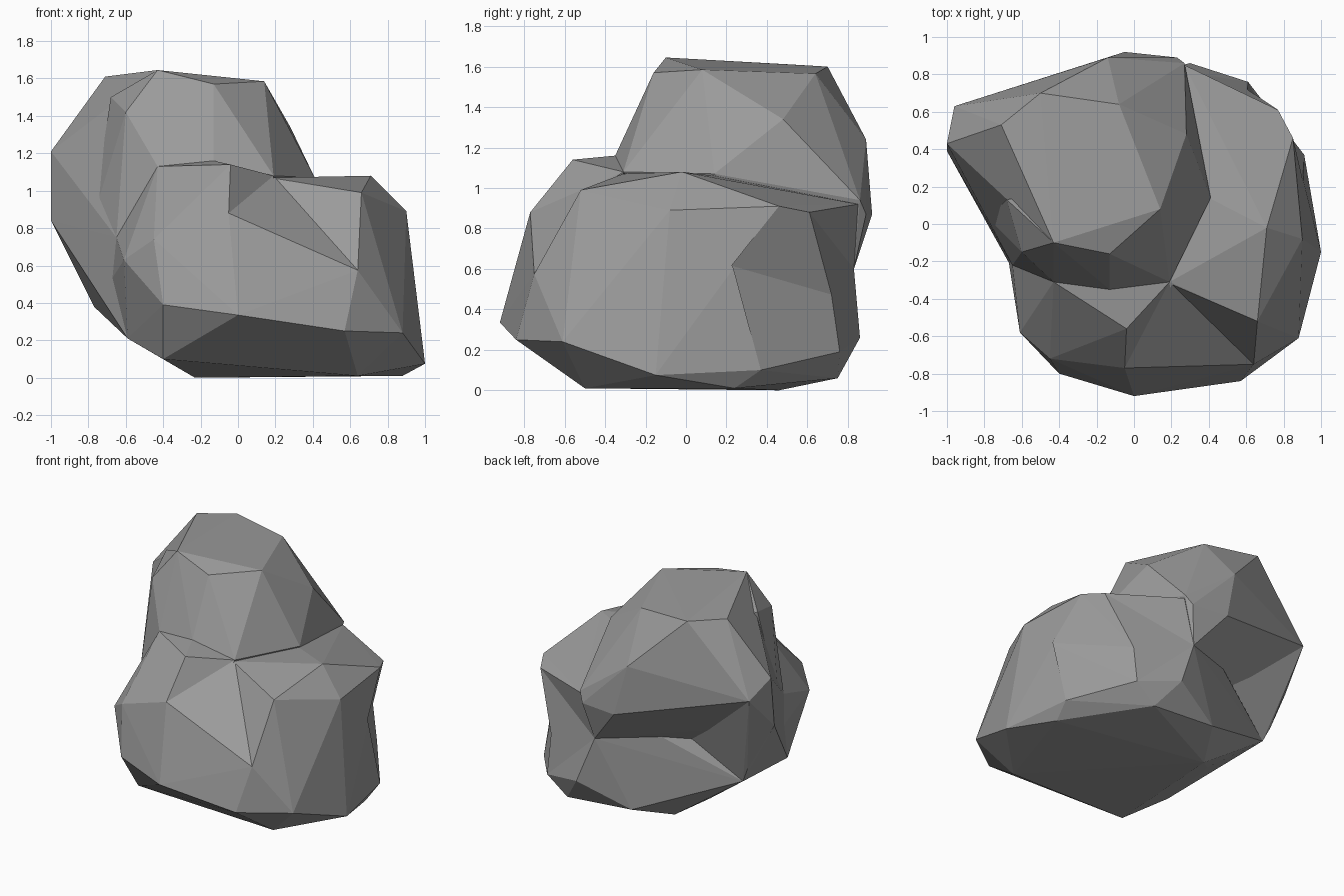
import bpy
import bmesh

stone = bpy.data.materials.new("grey stone")
stone.diffuse_color = (0.33, 0.33, 0.33, 1)


def lump(name, points):
    """A faceted chunk of stone: the convex hull of its corner points."""
    bm = bmesh.new()
    for p in points:
        bm.verts.new(p)
    hull = bmesh.ops.convex_hull(bm, input=bm.verts[:])
    loose = {g for g in hull["geom_interior"] if isinstance(g, bmesh.types.BMVert)}
    bmesh.ops.delete(bm, geom=list(loose), context="VERTS")
    bmesh.ops.recalc_face_normals(bm, faces=bm.faces[:])
    mesh = bpy.data.meshes.new(name)
    bm.to_mesh(mesh)
    bm.free()
    mesh.materials.append(stone)
    ob = bpy.data.objects.new(name, mesh)
    bpy.context.collection.objects.link(ob)
    return ob


def combine(target, part, operation):
    """Fuse a part into the target or carve it away."""
    bpy.context.view_layer.objects.active = target
    mod = target.modifiers.new("combine", "BOOLEAN")
    mod.operation = operation
    mod.solver = "EXACT"
    mod.object = part
    bpy.ops.object.modifier_apply(modifier=mod.name)
    bpy.data.objects.remove(part)


# wide lower block
base = lump("boulder", [
    (-.23, .46, 0), (.88, .24, .01), (.64, -.5, .01), (-.4, .29, .1),
    (-.4, -.6, .1), (.45, .75, .06), (-.07, .74, .1), (1, -.15, .075),
    (.91, .37, .1), (.88, -.61, .24), (.57, -.84, .25), (0, -.92, .335),
    (-.4, -.8, .39), (-.59, -.35, .21), (-.77, .43, .38), (.61, .76, .19),
    (.3, .86, .26), (.17, .83, .6), (-.42, .53, .64), (-.61, -.58, .63),
    (-.65, -.22, .75), (-.45, -.72, .74), (-.05, -.77, .88), (.64, -.75, .575),
    (.66, -.52, .99), (.19, -.31, 1.07), (.71, -.02, 1.08), (.9, -.08, .89),
    (.9, .21, .62), (.85, .46, .91), (.77, .61, .88), (.4, .14, 1.06),
    (.27, .85, .92)])

# hollows on the back right corner
combine(base, lump("side_hollow", [
    (.9, .21, .62), (.6, .73, .47), (.85, .46, .91), (.77, .61, .88),
    (.91, .37, .1), (.61, .76, .19), (1.05, .8, .55)]), "DIFFERENCE")
combine(base, lump("back_hollow", [
    (.6, .73, .47), (.17, .83, .6), (.77, .61, .88), (.27, .85, .92),
    (.61, .76, .19), (.3, .86, .26), (.6, .95, .55)]), "DIFFERENCE")

# tall upper block with an overhang at the back left
crown = lump("crown", [
    (-.43, -.1, 1.645), (-.13, -.16, 1.57), (.14, .08, 1.585), (-.08, .64, 1.565),
    (-.5, .7, 1.6), (-.71, .53, 1.61), (-1, .43, 1.21), (-1, .39, .84),
    (-.96, .63, 1.1), (-.14, .89, 1.24), (-.05, .92, .87), (.23, .89, .87),
    (.27, .86, .94), (.28, .48, 1.34), (.41, .14, 1.07), (.19, -.31, 1.08),
    (-.13, -.35, 1.16), (-.43, -.31, 1.13), (-.65, -.22, .75), (-.42, .53, .64),
    (.17, .83, .6), (.1, .2, .5)])

# left flank under the overhang
flank = lump("flank", [
    (-.96, .63, 1.1), (-1, .39, .84), (-.82, .45, .49), (-.77, .43, .38),
    (-.42, .53, .64), (-.65, -.22, .75), (-.59, -.35, .21), (-.2, .1, .6)])

# narrow rib on the left of the crown
rib = lump("rib", [
    (-.43, -.1, 1.645), (-.6, -.15, 1.42), (-.68, .13, 1.5), (-.78, .03, .84),
    (-.65, -.22, .75), (-.43, -.31, 1.13), (-.13, -.35, 1.16), (-.13, -.16, 1.57),
    (-.3, .2, .8), (-.3, .2, 1.3)])

# shoulder at the front left
shoulder = lump("shoulder", [
    (-.04, -.56, 1.14), (-.43, -.31, 1.13), (-.13, -.35, 1.16), (.19, -.31, 1.08),
    (-.05, -.77, .88), (-.45, -.72, .74), (-.61, -.58, .63), (-.65, -.22, .75),
    (.21, -.52, .95), (-.4, -.8, .39), (0, -.2, .5)])

for part in (crown, flank, rib, shoulder):
    combine(base, part, "UNION")

# shallow hollow on the front ledge
combine(base, lump("front_hollow", [
    (.21, -.52, .95), (-.05, -.77, .88), (.64, -.75, .575), (.66, -.52, .99),
    (.19, -.31, 1.08), (-.04, -.56, 1.14), (.3, -.95, 1.2)]), "DIFFERENCE")
base.data.shade_flat()
